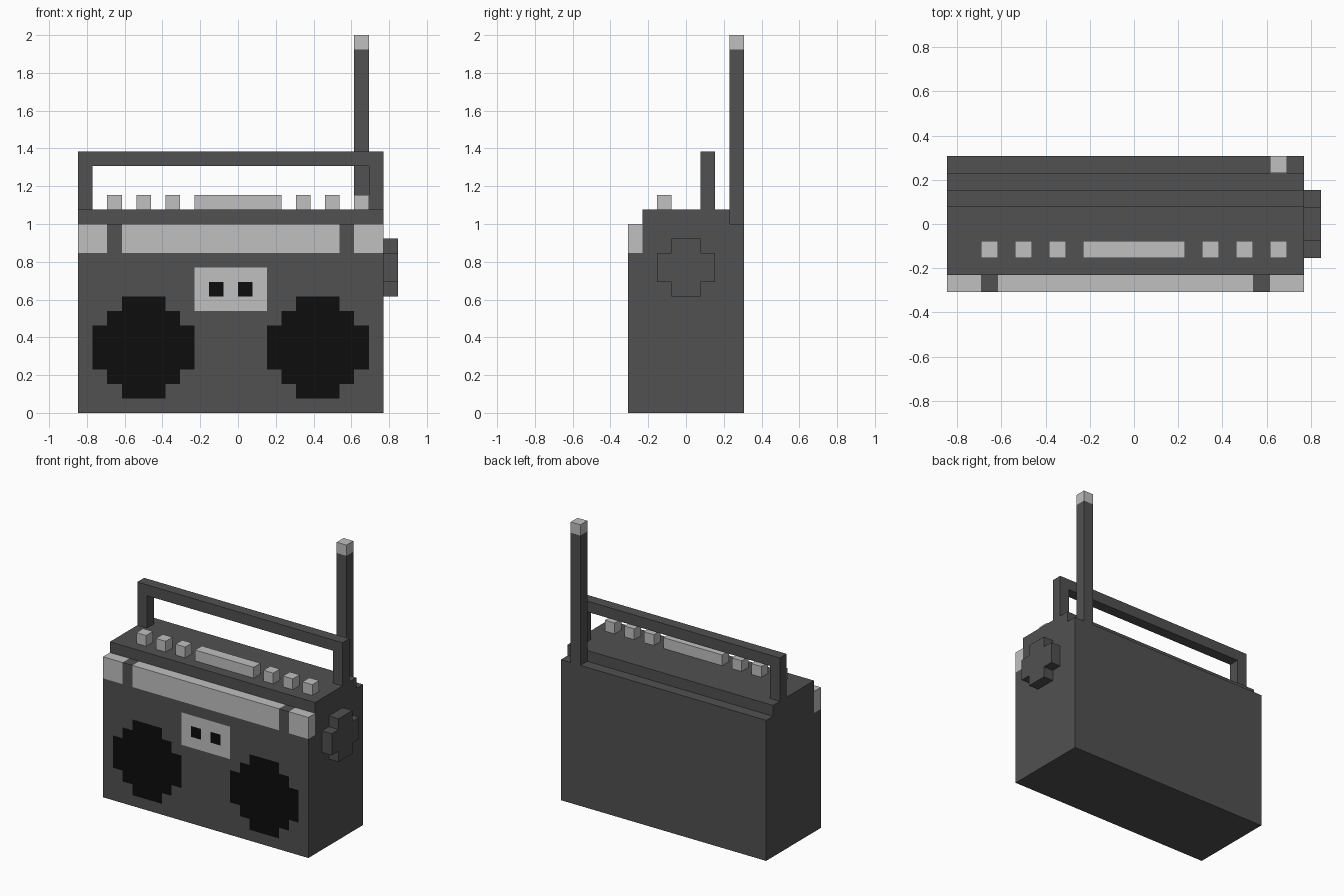
import bpy, bmesh
from mathutils import Vector

if "Cube" in bpy.data.objects:
    bpy.data.objects.remove(bpy.data.objects["Cube"])

V = 2 / 26  # one block of the grid


def material(name, value):
    m = bpy.data.materials.new(name)
    m.diffuse_color = (value, value, value, 1)
    m.use_nodes = True
    m.node_tree.nodes["Principled BSDF"].inputs["Base Color"].default_value = m.diffuse_color
    return m


DARK = material("dark_grey", 0.082)
LIGHT = material("light_grey", 0.527)
BLACK = material("black", 0.004)


def finish(name, bm, *mats):
    bmesh.ops.recalc_face_normals(bm, faces=bm.faces)
    me = bpy.data.meshes.new(name)
    bm.to_mesh(me)
    bm.free()
    for m in mats:
        me.materials.append(m)
    ob = bpy.data.objects.new(name, me)
    bpy.context.collection.objects.link(ob)
    return ob


def prism(points, offset):
    """Extrude a closed outline, given in blocks, by an offset in blocks."""
    bm = bmesh.new()
    face = bm.faces.new([bm.verts.new(Vector(p) * V) for p in points])
    ext = bmesh.ops.extrude_face_region(bm, geom=[face], use_keep_orig=True)
    moved = [g for g in ext["geom"] if isinstance(g, bmesh.types.BMVert)]
    bmesh.ops.translate(bm, verts=moved, vec=Vector(offset) * V)
    return bm


def block(name, mat, x0, x1, y0, y1, z0, z1):
    outline = [(x0, y0, z0), (x1, y0, z0), (x1, y1, z0), (x0, y1, z0)]
    return finish(name, prism(outline, (0, 0, z1 - z0)), mat)


# Casing: stepped side profile pulled along x
side = [(-4, 0), (4, 0), (4, 13), (3, 13), (3, 14), (-3, 14), (-3, 11), (-4, 11)]
body = prism([(-11, y, z) for y, z in side], (21, 0, 0))

# Cut the casing on the block grid so the front details are flush faces
cuts = [((x, 0, 0), (1, 0, 0)) for x in range(-10, 10)]
cuts += [((0, 0, z), (0, 0, 1)) for z in range(1, 11)]
for co, no in cuts:
    bmesh.ops.bisect_plane(body, geom=body.verts[:] + body.edges[:] + body.faces[:],
                           plane_co=Vector(co) * V, plane_no=no)


def front_colour(x, z):
    # round speakers
    if any(abs(x - cx) < 3.6 and abs(z - 4.5) < 3.6
           and abs(x - cx) + abs(z - 4.5) < 4.1 for cx in (-6.5, 5.5)):
        return 2
    # cassette window with two reels
    if -3 < x < 2 and 7 < z < 10:
        reel = 8 < z < 9 and (-2 < x < -1 or 0 < x < 1)
        return 2 if reel else 1
    return 0


for f in body.faces:
    c = f.calc_center_median() / V
    if abs(c.y + 4) < 0.01:
        f.material_index = front_colour(c.x, c.z)
finish("casing", body, DARK, LIGHT, BLACK)

# Light band along the upper front edge, split by two dark clips
for i, (x0, x1) in enumerate([(-11, -9), (-8, 7), (8, 10)]):
    block(f"front_band_{i}", LIGHT, x0, x1, -4, -3, 11, 13)
for i, x in enumerate((-9, 7)):
    block(f"band_clip_{i}", DARK, x, x + 1, -4, -3, 11, 13)

# Push buttons on the top
for i, (x, w) in enumerate([(-9, 1), (-7, 1), (-5, 1), (-3, 6), (4, 1), (6, 1), (8, 1)]):
    block(f"top_button_{i}", LIGHT, x, x + w, -2, -1, 14, 15)

# Carrying handle
arch = [(-11, 14), (-11, 18), (10, 18), (10, 14), (9, 14), (9, 17), (-10, 17), (-10, 14)]
finish("handle", prism([(x, 1, z) for x, z in arch], (0, 1, 0)), DARK)

# Aerial with light tip
block("aerial", DARK, 8, 9, 3, 4, 13, 25)
block("aerial_tip", LIGHT, 8, 9, 3, 4, 25, 26)

# Tuning knob on the right side
cross = [(-1, 8), (1, 8), (1, 9), (2, 9), (2, 11), (1, 11),
         (1, 12), (-1, 12), (-1, 11), (-2, 11), (-2, 9), (-1, 9)]
finish("tuning_knob", prism([(10, y, z) for y, z in cross], (1, 0, 0)), DARK)
